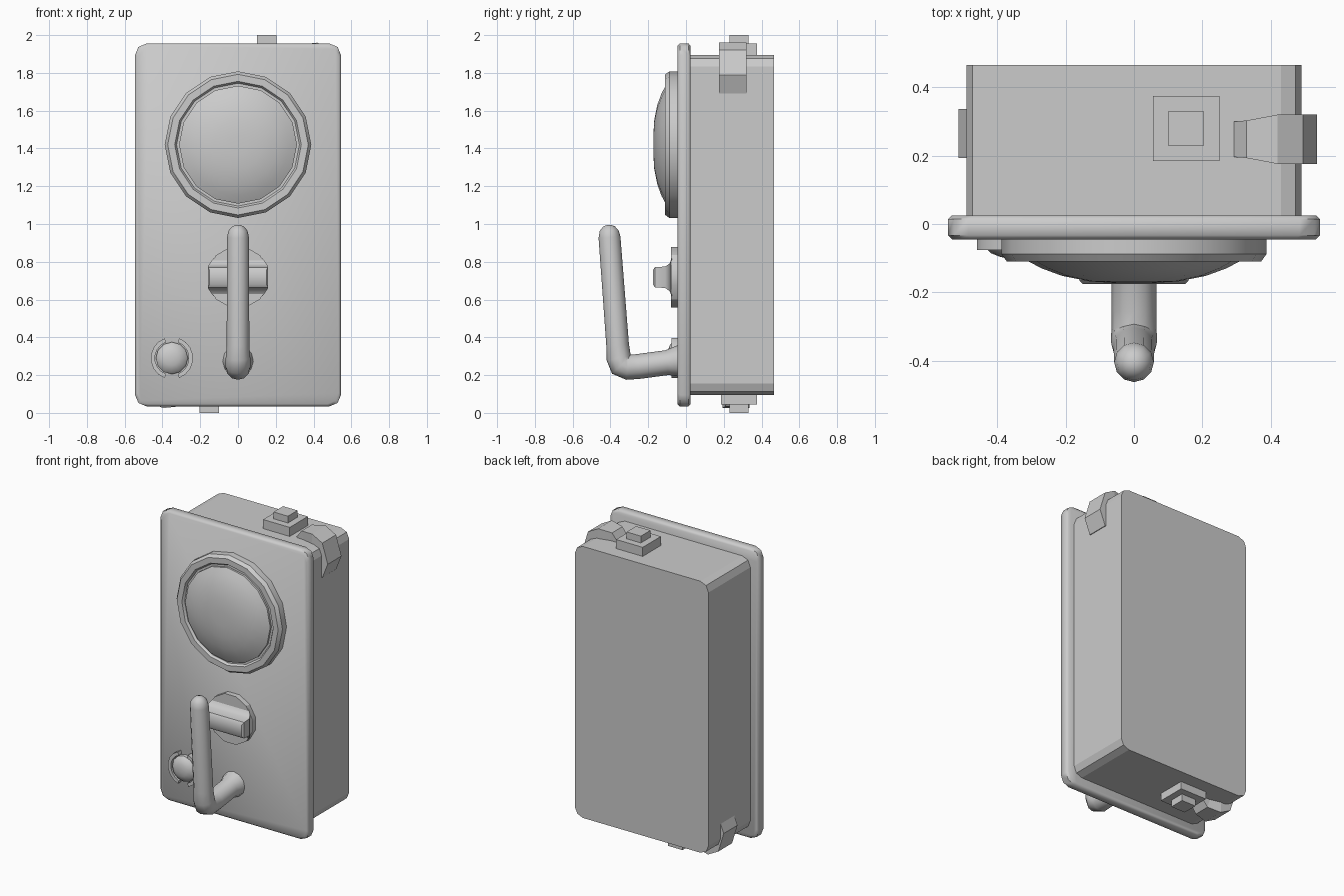
import bpy, bmesh
from math import sin, cos, pi, radians
from mathutils import Vector

if "Cube" in bpy.data.objects:
    bpy.data.objects.remove(bpy.data.objects["Cube"])


def loft(name, rings, smooth=None):
    """Skin equal-length closed rings and cap both ends."""
    bm = bmesh.new()
    vs = [[bm.verts.new(p) for p in r] for r in rings]
    n = len(vs[0])
    for a, b in zip(vs, vs[1:]):
        for i in range(n):
            j = (i + 1) % n
            bm.faces.new((a[i], a[j], b[j], b[i]))
    bm.faces.new(vs[0])
    bm.faces.new(vs[-1])
    bmesh.ops.recalc_face_normals(bm, faces=bm.faces)
    me = bpy.data.meshes.new(name)
    bm.to_mesh(me)
    bm.free()
    ob = bpy.data.objects.new(name, me)
    bpy.context.collection.objects.link(ob)
    if smooth:
        bpy.ops.object.select_all(action='DESELECT')
        ob.select_set(True)
        bpy.context.view_layer.objects.active = ob
        bpy.ops.object.shade_smooth_by_angle(angle=radians(smooth))
    return ob


def rounded_rect(hx, hz, cz, y, r):
    pts = []
    for k, (sx, sz) in enumerate([(1, 1), (-1, 1), (-1, -1), (1, -1)]):
        for s in range(3):
            a = k * pi / 2 + s * pi / 4
            pts.append((sx * (hx - r) + r * cos(a), y, cz + sz * (hz - r) + r * sin(a)))
    return pts


def rect(hx, hz, cz, y):
    return [(sx * hx, y, cz + sz * hz) for sx, sz in [(1, 1), (-1, 1), (-1, -1), (1, -1)]]


def lathe(name, cx, cz, profile, n, smooth=30, phase=0.0):
    """Turn (radius, y) pairs about an axis parallel to y."""
    return loft(name, [[(cx + r * cos(2 * pi * i / n + phase), y, cz + r * sin(2 * pi * i / n + phase))
                        for i in range(n)] for r, y in profile], smooth)


def box(name, x0, x1, y0, y1, z0, z1):
    return loft(name, [[(x0, y0, z), (x1, y0, z), (x1, y1, z), (x0, y1, z)] for z in (z0, z1)])


# Housing and front plate
loft("housing", [rounded_rect(0.49, 0.9, 0.995, y, 0.06) for y in (0.015, 0.465)])
loft("front_plate", [rounded_rect(0.545 - d, 0.96 - d, 0.995, y, 0.06)
                     for d, y in [(0.012, 0.025), (0, 0.014), (0, -0.033), (0.012, -0.045)]], 50)

# Large dome with stepped rim
lathe("dome_rim", 0, 1.42, [(0.388, -0.03), (0.388, -0.088), (0.372, -0.11), (0.335, -0.11),
                            (0.325, -0.095)], 16, 30)
lathe("dome", 0, 1.42, [(0.312, -0.08), (0.312, -0.108), (0.27, -0.13), (0.21, -0.152),
                        (0.13, -0.168), (0.05, -0.173)], 16, 40)

# Rotary dial with raised grip
lathe("dial_base", 0, 0.718, [(0.165, -0.03), (0.165, -0.08)], 12, 30, pi / 12)
loft("dial_grip", [rect(hx, hz, 0.718, y) for hx, hz, y in
                   [(0.13, 0.1, -0.075), (0.15, 0.072, -0.088), (0.16, 0.057, -0.11),
                    (0.16, 0.053, -0.165), (0.15, 0.038, -0.175)]], 40)

# Push button with split guard ring
lathe("push_button", -0.35, 0.29, [(0.085, -0.03), (0.085, -0.068), (0.07, -0.085),
                                   (0.04, -0.097), (0.012, -0.1)], 12, 40)
for side, mid in (("right", 0), ("left", pi)):
    rings = []
    for i in range(8):
        a = mid + radians(-70 + 20 * i)
        rings.append([(-0.35 + r * cos(a), y, 0.29 + r * sin(a))
                      for r, y in [(0.09, -0.03), (0.112, -0.03), (0.112, -0.076), (0.09, -0.076)]])
    loft("button_guard_" + side, rings, 30)

# Bent lever: (y, z, radius) stations swept in the yz plane
path = [(-0.035, 0.274, 0.084), (-0.065, 0.271, 0.076), (-0.10, 0.266, 0.066), (-0.25, 0.246, 0.066),
        (-0.31, 0.241, 0.066), (-0.342, 0.254, 0.068), (-0.356, 0.29, 0.065), (-0.362, 0.36, 0.06),
        (-0.405, 0.93, 0.058), (-0.407, 0.965, 0.05), (-0.408, 0.988, 0.03), (-0.408, 0.995, 0.01)]
rings = []
for i, (y, z, r) in enumerate(path):
    p, q = path[max(i - 1, 0)], path[min(i + 1, len(path) - 1)]
    t = Vector((0, q[0] - p[0], q[1] - p[1])).normalized()
    u = Vector((1, 0, 0))
    v = t.cross(u)
    rings.append([Vector((0, y, z)) + r * (cos(2 * pi * k / 12) * u + sin(2 * pi * k / 12) * v)
                  for k in range(12)])
loft("lever", rings, 50)

# Stepped connectors, upper right and lower left
for s, tag in ((1, "top"), (-1, "bottom")):
    z = (lambda v: v) if s > 0 else (lambda v: 2 - v)
    box("connector_base_" + tag, s * 0.055, s * 0.25, 0.185, 0.375, z(1.88), z(1.955))
    box("connector_pin_" + tag, s * 0.1, s * 0.205, 0.23, 0.33, z(1.95), z(2.0))

# Corner clips: outer x, z, inner x, z, half width
clip = [(0.293, 1.9, 0.30, 1.885, 0.052), (0.33, 1.95, 0.35, 1.885, 0.055),
        (0.42, 1.96, 0.42, 1.885, 0.072), (0.495, 1.92, 0.455, 1.87, 0.072),
        (0.535, 1.79, 0.48, 1.79, 0.072), (0.495, 1.69, 0.48, 1.69, 0.072)]
for tag, f, cy in (("top", lambda x, z: (x, z), 0.248),
                   ("bottom", lambda x, z: (0.022 - x, 1.985 - z), 0.265)):
    rings = []
    for ox, oz, ix, iz, h in clip:
        (a, b), (c, d) = f(ox, oz), f(ix, iz)
        rings.append([(a, cy - h, b), (a, cy + h, b), (c, cy + h, d), (c, cy - h, d)])
    loft("corner_clip_" + tag, rings)
